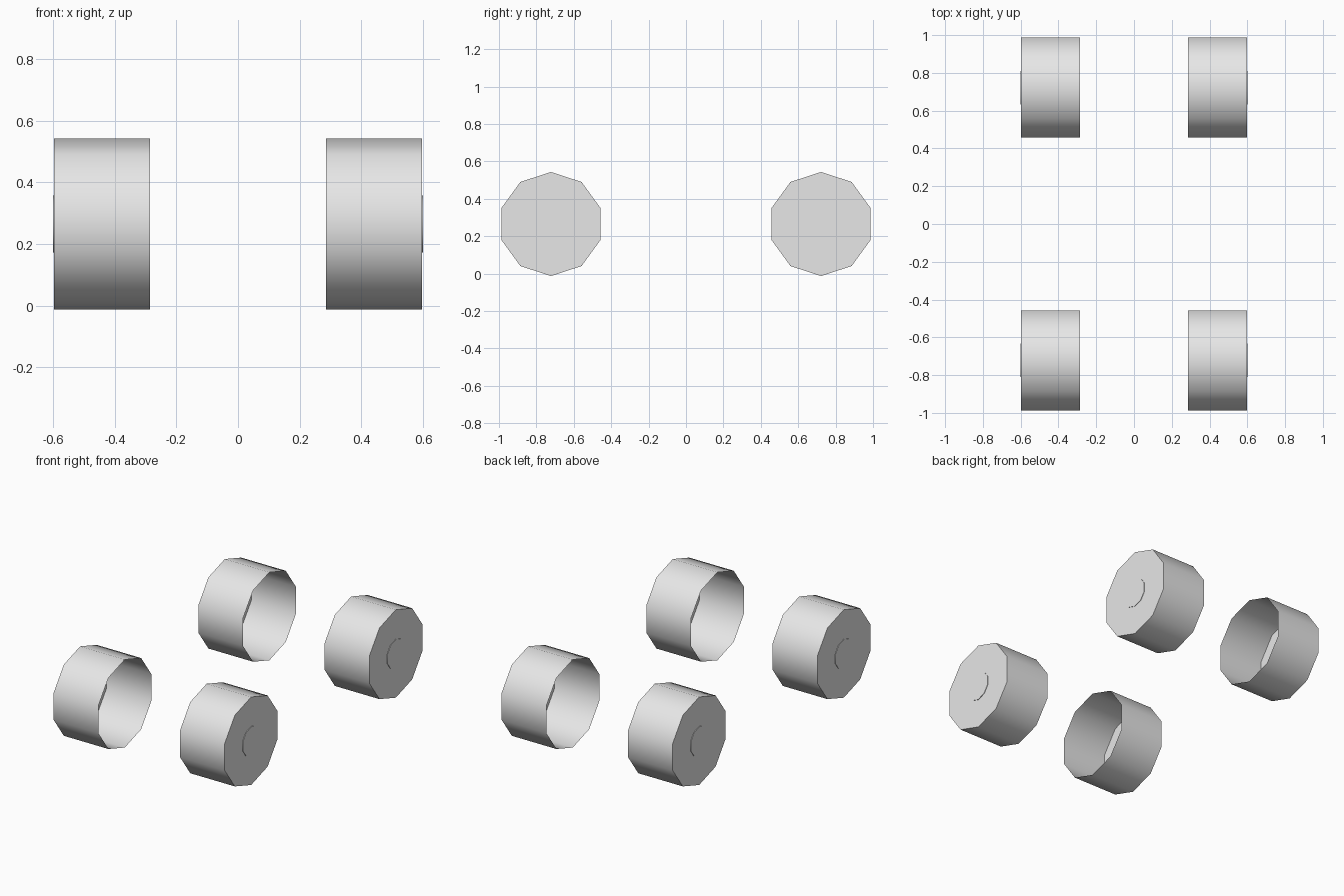
import bpy, bmesh
from math import radians
from mathutils import Matrix, Vector

cube = bpy.data.objects.get("Cube")
if cube:
    bpy.data.objects.remove(cube, do_unlink=True)

SIDES = 10
RADIUS = 0.278
OUTER_X, INNER_X = 0.598, 0.286
AXLE_Y, AXLE_Z = 0.722, 0.265

grey = bpy.data.materials.new("light_grey")
grey.use_nodes = True
grey.diffuse_color = (0.8, 0.8, 0.8, 1)
grey.node_tree.nodes["Principled BSDF"].inputs["Base Color"].default_value = (0.8, 0.8, 0.8, 1)


def open_drum(name, side, y, radius, x_in, x_out):
    """Ten-sided drum along x, closed on the outer end and open on the inner end."""
    bm = bmesh.new()
    # Corner of the polygon lies on the +y axis
    turn = Matrix.Rotation(radians(90), 4, 'Y') @ Matrix.Rotation(radians(90), 4, 'Z')
    bmesh.ops.create_cone(bm, cap_ends=True, segments=SIDES, radius1=radius,
                          radius2=radius, depth=x_out - x_in, matrix=turn)
    bmesh.ops.recalc_face_normals(bm, faces=bm.faces)
    inner = [f for f in bm.faces if f.normal.x * side < -0.9]
    bmesh.ops.delete(bm, geom=inner, context='FACES')
    bmesh.ops.translate(bm, verts=bm.verts,
                        vec=Vector((side * (x_in + x_out) / 2, y, AXLE_Z)))
    mesh = bpy.data.meshes.new(name)
    bm.to_mesh(mesh)
    bm.free()
    mesh.materials.append(grey)
    obj = bpy.data.objects.new(name, mesh)
    bpy.context.collection.objects.link(obj)
    # Smooth tread, sharp rim
    bpy.ops.object.select_all(action='DESELECT')
    obj.select_set(True)
    bpy.context.view_layer.objects.active = obj
    bpy.ops.object.shade_smooth_by_angle(angle=radians(50))


# Four wheels, each with a thin hub plate on the outer face
for end, y in (("front", -AXLE_Y), ("back", AXLE_Y)):
    for label, side in (("left", 1), ("right", -1)):
        open_drum(f"{end}_{label}_wheel", side, y, RADIUS, INNER_X, OUTER_X)
        open_drum(f"{end}_{label}_hub", side, y, RADIUS / 3, OUTER_X, OUTER_X + 0.003)
